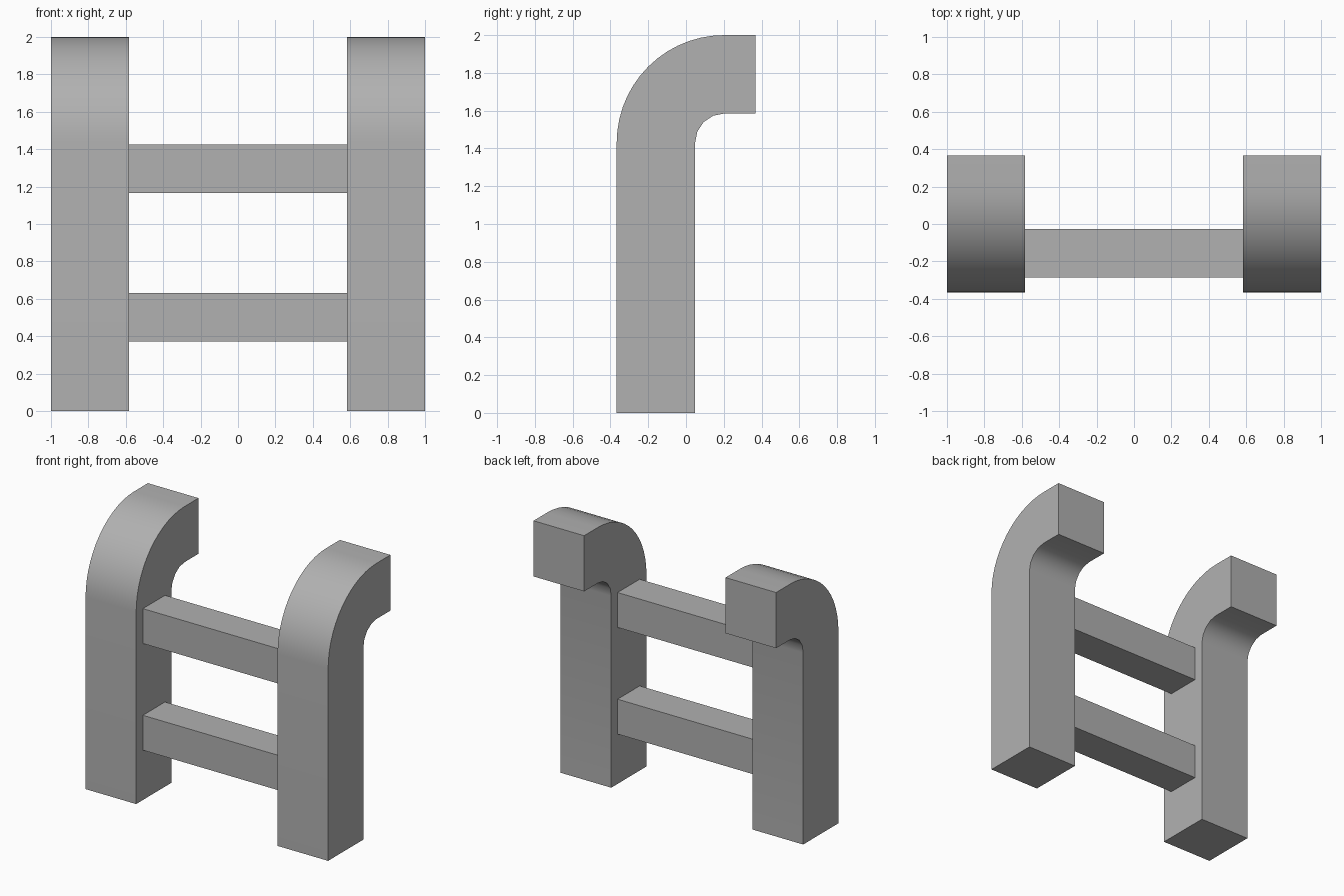
import bpy, bmesh, math

if "Cube" in bpy.data.objects:
    bpy.data.objects.remove(bpy.data.objects["Cube"])

POST_IN, POST_OUT = 0.583, 1.0      # x range of one post
BEND_Y, BEND_Z = 0.203, 1.43        # centre of the bend
R_OUT, R_IN = 0.57, 0.155           # bend radii
Y_END = 0.367                       # tip of the hook

# Mid-grey finish shared by all parts
grey = bpy.data.materials.new("mid_grey")
grey.diffuse_color = (0.44, 0.44, 0.44, 1)
grey.use_nodes = True
grey.node_tree.nodes["Principled BSDF"].inputs["Base Color"].default_value = grey.diffuse_color


def arc(radius, steps):
    """Quarter bend from the upright to the level tip, as (y, z)."""
    return [(BEND_Y - radius * math.cos(a), BEND_Z + radius * math.sin(a))
            for a in (math.pi / 2 * i / steps for i in range(steps + 1))]


def add_object(name, bm):
    bmesh.ops.recalc_face_normals(bm, faces=bm.faces)
    mesh = bpy.data.meshes.new(name)
    bm.to_mesh(mesh)
    bm.free()
    mesh.materials.append(grey)
    obj = bpy.data.objects.new(name, mesh)
    bpy.context.collection.objects.link(obj)
    return obj


def hooked_post(name, x0, x1):
    outer, inner = arc(R_OUT, 14), arc(R_IN, 4)
    profile = ([(BEND_Y - R_OUT, 0)] + outer
               + [(Y_END, BEND_Z + R_OUT), (Y_END, BEND_Z + R_IN)]
               + inner[::-1] + [(BEND_Y - R_IN, 0)])
    bm = bmesh.new()
    face = bm.faces.new([bm.verts.new((x0, y, z)) for y, z in profile])
    ext = bmesh.ops.extrude_face_region(bm, geom=[face], use_keep_orig=True)
    verts = [g for g in ext["geom"] if isinstance(g, bmesh.types.BMVert)]
    bmesh.ops.translate(bm, verts=verts, vec=(x1 - x0, 0, 0))
    obj = add_object(name, bm)
    bpy.ops.object.select_all(action='DESELECT')
    obj.select_set(True)
    bpy.context.view_layer.objects.active = obj
    bpy.ops.object.shade_smooth_by_angle(angle=math.radians(30))


def rung(name, z):
    bm = bmesh.new()
    bmesh.ops.create_cube(bm, size=1)
    bmesh.ops.scale(bm, verts=bm.verts, vec=(2 * POST_IN, 0.26, 0.26))
    bmesh.ops.translate(bm, verts=bm.verts, vec=(0, -0.157, z))
    add_object(name, bm)


# Side posts with hooked tops
hooked_post("left_post", -POST_OUT, -POST_IN)
hooked_post("right_post", POST_IN, POST_OUT)

# Cross rungs
rung("lower_rung", 0.501)
rung("upper_rung", 1.296)
